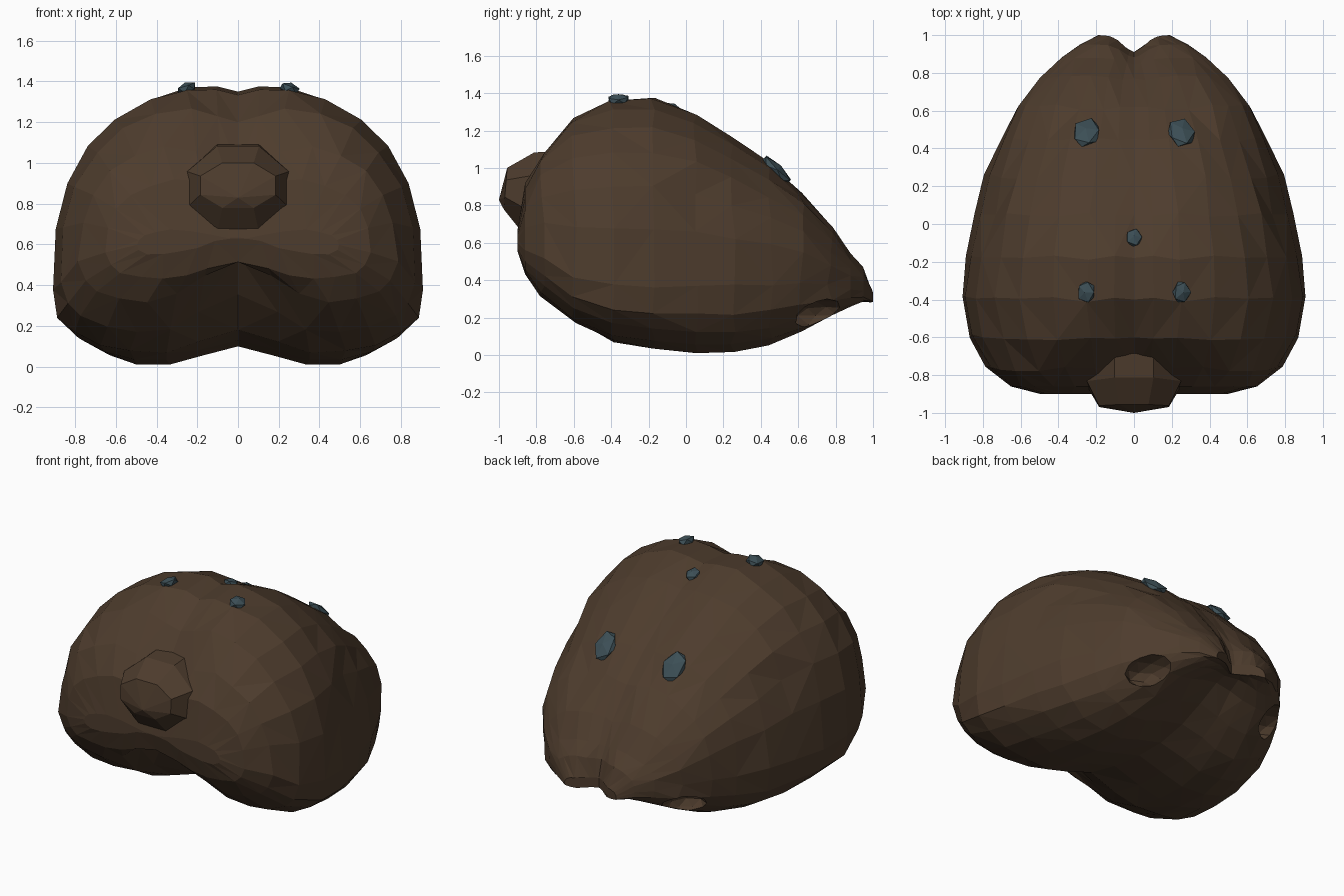
import bpy, bmesh, math, random
from mathutils import Vector

random.seed(4)
cube = bpy.data.objects.get("Cube")
if cube:
    bpy.data.objects.remove(cube, do_unlink=True)


def material(name, rgb):
    m = bpy.data.materials.new(name)
    m.use_nodes = True
    m.diffuse_color = (*rgb, 1)
    m.node_tree.nodes["Principled BSDF"].inputs["Base Color"].default_value = (*rgb, 1)
    m.node_tree.nodes["Principled BSDF"].inputs["Roughness"].default_value = 0.9
    return m


BROWN = material("dark brown hide", (0.075, 0.045, 0.026))
TEAL = material("dull teal stone", (0.045, 0.077, 0.092))


def make_object(name, bm, mat):
    bmesh.ops.recalc_face_normals(bm, faces=bm.faces)
    mesh = bpy.data.meshes.new(name)
    bm.to_mesh(mesh)
    bm.free()
    mesh.materials.append(mat)
    ob = bpy.data.objects.new(name, mesh)
    bpy.context.collection.objects.link(ob)
    return ob


def bump(x, s):
    return math.exp(-(x / s) ** 2)


# Body sections: y, half width, top, bottom, height of widest point
SECTIONS = [
    (-.90, .50, .70, .53, .60), (-.86, .65, .96, .41, .58),
    (-.77, .78, 1.15, .29, .54), (-.60, .87, 1.32, .15, .45),
    (-.40, .915, 1.38, .05, .41), (-.18, .89, 1.385, .01, .41),
    (.05, .85, 1.30, -.02, .42), (.25, .79, 1.18, -.02, .42),
    (.45, .70, 1.04, .02, .42), (.62, .62, .89, .09, .42),
    (.77, .50, .70, .165, .40), (.88, .385, .56, .22, .37),
    (.95, .29, .48, .25, .35), (1.0, .19, .36, .26, .30)]
ANGLES = [0, 4, 12, 24, 37, 50, 64, 78, 92, 108, 124, 140, 154, 166, 174, 180]


def section_point(section, degrees):
    y, w, top, bottom, mid = section
    a = math.radians(degrees)
    c, s = math.cos(a), max(math.sin(a), 0)
    n = 2.4 if c > 0 else 3
    x = w * s ** (2 / n)
    if degrees in (0, 180):
        x = 0
    reach = abs(c) ** (2 / n)
    z = mid + (top - mid) * reach if c > 0 else mid - (mid - bottom) * reach
    front = min(max((-.37 - y) / .38, 0), 1)
    rear = max(y - .8, 0) / .2
    taper = 1 if y > -.8 else .4
    if c > 0:
        # top crease, opening into a wide cleft at the front
        z -= (.035 * bump(x, .09) + .14 * front * bump(x, .29)) * reach * taper * (1 - .6 * rear)
    else:
        # groove between the two lower lobes
        z += (.12 + .14 * front) * bump(x, .25) * reach * taper * (1 - .8 * rear)
    y -= .09 * rear * bump(x, .08)
    if x > 0:
        rough = 1 - .7 * rear
        x += random.uniform(-.008, .008) * rough
        z += random.uniform(-.006, .006) * rough
        if -.85 < y < .85:
            y += random.uniform(-.016, .016)
    # hollow on each flank
    if c > 0:
        x -= .045 * bump(y - .08, .2) * bump(z - .8, .17)
    return Vector((max(x, 0), y, z))


# Body: one lofted half, mirrored
bm = bmesh.new()
rings = [[bm.verts.new(section_point(s, a)) for a in ANGLES] for s in SECTIONS]
for r, q in zip(rings, rings[1:]):
    for j in range(len(ANGLES) - 1):
        a, b, c, d = r[j], r[j + 1], q[j + 1], q[j]
        if random.random() < .5:
            tris = ((a, b, c), (a, c, d))
        else:
            tris = ((a, b, d), (b, c, d))
        for t in tris:
            bm.faces.new(t)
bm.faces.new(rings[0])
bm.faces.new(rings[-1])
body = make_object("body", bm, BROWN)
mirror = body.modifiers.new("mirror", "MIRROR")
mirror.use_clip = True
mirror.merge_threshold = .0005


# Sockets cut into the lower rear edges
def cutter(name, centre, radii):
    b = bmesh.new()
    bmesh.ops.create_icosphere(b, subdivisions=2, radius=1)
    for v in b.verts:
        v.co = Vector(centre) + Vector(p * q for p, q in zip(v.co, radii))
    ob = make_object(name, b, BROWN)
    ob.hide_render = True
    ob.hide_viewport = True
    ob.display_type = 'WIRE'
    cut = body.modifiers.new(name, "BOOLEAN")
    cut.operation = 'DIFFERENCE'
    cut.object = ob
    cut.solver = 'EXACT'


for side, label in ((1, "left"), (-1, "right")):
    cutter(label + "_socket_cutter", (side * .50, .75, .21), (.13, .19, .09))

# Snout: faceted knob with a forward lip and a steep underside
bm = bmesh.new()
SIDES = 8


def knob_ring(rx, rz, cz, y_top, y_bottom):
    ring = []
    for k in range(SIDES):
        a = 2 * math.pi * (k + .5) / SIDES
        c = math.cos(a)
        y = y_bottom + (y_top - y_bottom) * (c + 1) / 2
        ring.append(bm.verts.new((rx * math.sin(a), y, cz + rz * c)))
    return ring


base = knob_ring(.27, .24, .87, -.68, -.80)
outer = knob_ring(.27, .23, .87, -.81, -.88)
rim = knob_ring(.20, .12, .89, -.955, -.975)
tip = bm.verts.new((0, -1.0, .83))
for r, q in ((base, outer), (outer, rim)):
    for k in range(SIDES):
        n = (k + 1) % SIDES
        bm.faces.new((r[k], r[n], q[n], q[k]))
for k in range(SIDES):
    bm.faces.new((rim[k], rim[(k + 1) % SIDES], tip))
bm.faces.new(base[::-1])
make_object("front_knob", bm, BROWN)

# Stones set into the top surface
bpy.context.view_layer.update()
graph = bpy.context.evaluated_depsgraph_get()
surface = body.evaluated_get(graph)


def stone(name, x, y, rx, ry):
    hit, spot, normal, _ = surface.ray_cast(Vector((x, y, 3)), Vector((0, 0, -1)))
    b = bmesh.new()
    bmesh.ops.create_icosphere(b, subdivisions=1, radius=1)
    for v in b.verts:
        v.co.x *= rx
        v.co.y *= ry
        v.co.z *= .032
        v.co *= random.uniform(.94, 1.06)
    ob = make_object(name, b, TEAL)
    if x == 0:
        normal = Vector((0, normal.y, normal.z))
    ob.location = spot + normal.normalized() * .006
    ob.rotation_mode = 'QUATERNION'
    ob.rotation_quaternion = Vector((0, 0, 1)).rotation_difference(normal)


for side, label in ((1, "left"), (-1, "right")):
    stone(label + "_large_stone", side * .25, .48, .08, .11)
    stone(label + "_small_stone", side * .25, -.36, .052, .063)
stone("centre_stone", 0, -.075, .048, .054)
